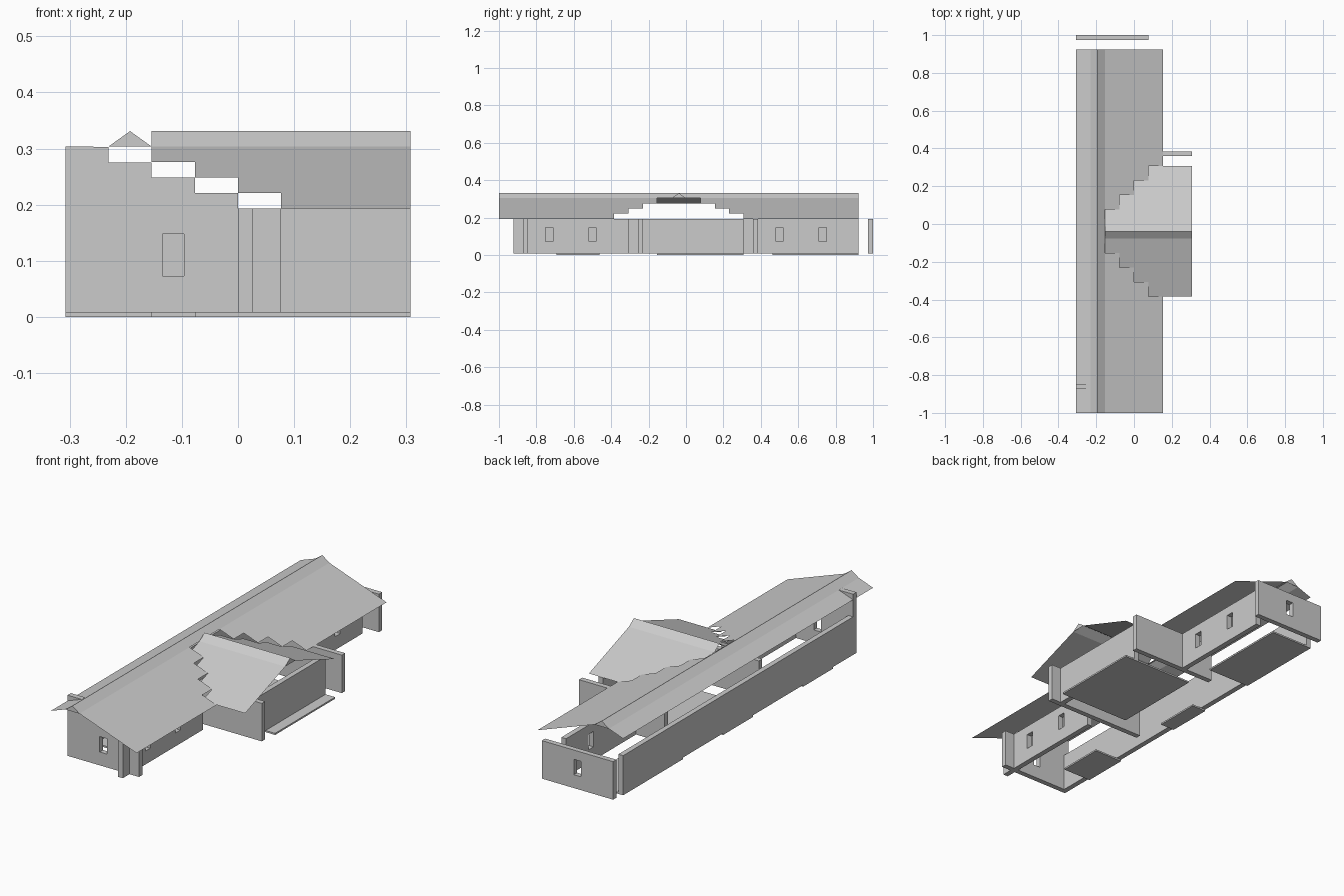
import bpy, bmesh
from mathutils import Vector

if "Cube" in bpy.data.objects:
    bpy.data.objects.remove(bpy.data.objects["Cube"])

U = 1 / 13            # plan module
DZ = 0.0275           # roof rise per module
T = 1 / 3             # wall thickness in modules
FLOOR, WALL, RIDGE = 0.008, 0.193, 0.331
EAVE_TOP = RIDGE - DZ


def finish(bm, name):
    bmesh.ops.remove_doubles(bm, verts=bm.verts, dist=1e-5)
    me = bpy.data.meshes.new(name)
    bm.to_mesh(me)
    bm.free()
    ob = bpy.data.objects.new(name, me)
    bpy.context.collection.objects.link(ob)
    return ob


def box(name, x0, x1, y0, y1, z0, z1):
    """Box with plan sizes in modules and heights in units."""
    bm = bmesh.new()
    bmesh.ops.create_cube(bm, size=1)
    for v in bm.verts:
        v.co = Vector(((x0 + (v.co.x + .5) * (x1 - x0)) * U,
                       (y0 + (v.co.y + .5) * (y1 - y0)) * U,
                       z0 + (v.co.z + .5) * (z1 - z0)))
    return finish(bm, name)


def cut_windows(wall, centres):
    """Cut window openings at plan positions given in modules."""
    for x, y in centres:
        c = box("window_cutter", x - .25, x + .25, y - .25, y + .25, .073, .148)
        m = wall.modifiers.new("window", 'BOOLEAN')
        m.operation, m.solver, m.object = 'DIFFERENCE', 'EXACT', c
        bpy.context.view_layer.objects.active = wall
        bpy.ops.object.modifier_apply(modifier=m.name)
        bpy.data.objects.remove(c)


def quad(bm, *pts):
    """Face with plan positions in modules, turned upward if sloped."""
    f = bm.faces.new([bm.verts.new((x * U, y * U, z)) for x, y, z in pts])
    f.normal_update()
    if f.normal.z < -1e-4:
        f.normal_flip()


# Front wall, stepped up to the left under the roof
bm = bmesh.new()
prof = [(-4, FLOOR), (1, FLOOR), (1, WALL)]
for k in range(4):
    prof += [(-k, WALL + k * DZ), (-k, WALL + (k + 1) * DZ)]
prof += [(-4, EAVE_TOP)]
f = bm.faces.new([bm.verts.new((x * U, (-12 + 2 * T) * U, z)) for x, z in prof])
ext = bmesh.ops.extrude_face_region(bm, geom=[f])
bmesh.ops.translate(bm, vec=(0, T * U, 0),
                    verts=[v for v in ext["geom"] if isinstance(v, bmesh.types.BMVert)])
bmesh.ops.recalc_face_normals(bm, faces=bm.faces)
front = finish(bm, "front_wall")
cut_windows(front, [(-1.5, -11 - T / 2)])

# Long and cross walls
back = box("back_wall", -4, 1, 13 - T, 13, FLOOR, WALL)
cut_windows(back, [(-1.5, 13 - T / 2)])
box("left_wall", -4, -4 + T, -11, 12, FLOOR, WALL)
right_a = box("right_wall_front", 0, T, -12, -4, FLOOR, WALL)
cut_windows(right_a, [(T / 2, -9.5), (T / 2, -6.5)])
right_b = box("right_wall_back", 0, T, 5, 12, FLOOR, WALL)
cut_windows(right_b, [(T / 2, 6.5), (T / 2, 9.5)])
box("wing_front_wall", -3, 4, -3 - T, -3, FLOOR, WALL)
box("wing_back_wall", -2, 4, 5 - T, 5, FLOOR, WALL)
box("wing_side_wall", 3, 3 + T, -3, 4, FLOOR, WALL)

# Floor slabs
box("wing_floor", -1, 4, -2, 4, 0, FLOOR)
box("front_room_floor", -4, -2, -9, -6, 0, FLOOR)
box("back_room_floor", -4, -1, 6, 12, 0, FLOOR)
box("hall_floor", -4, -3, -1, 2, 0, FLOOR)

# Main roof sheets, with a stepped opening under the wing roof
bm = bmesh.new()
Y0, Y1 = -13, 12
for xa, za, xb, zb in [(-4, EAVE_TOP - DZ, -3, EAVE_TOP), (-3, EAVE_TOP, -2.5, RIDGE),
                       (-2.5, RIDGE, -2, EAVE_TOP)]:
    quad(bm, (xa, Y0, za), (xb, Y0, zb), (xb, Y1, zb), (xa, Y1, za))
for j in range(4):
    za, zb = EAVE_TOP - j * DZ, EAVE_TOP - (j + 1) * DZ
    for ya, yb in [(Y0, -2 - j), (1 + j, Y1)]:
        quad(bm, (j - 2, ya, za), (j - 1, ya, zb), (j - 1, yb, zb), (j - 2, yb, za))
for y in (Y0, Y1):
    quad(bm, (-3, y, EAVE_TOP), (-2, y, EAVE_TOP), (-2.5, y, RIDGE))
finish(bm, "main_roof")

# Wing roof, both slopes stepping back along the valleys
bm = bmesh.new()
C = -.5
for s in (-1, 1):
    quad(bm, (-2, C, RIDGE), (4, C, RIDGE), (4, C + s * .5, EAVE_TOP), (-2, C + s * .5, EAVE_TOP))
    for k in range(4):
        za, zb = EAVE_TOP - k * DZ, EAVE_TOP - (k + 1) * DZ
        ya, yb = C + s * (.5 + k), C + s * (1.5 + k)
        quad(bm, (k - 2, ya, za), (4, ya, za), (4, yb, zb), (k - 2, yb, zb))
quad(bm, (4, C - .5, EAVE_TOP), (4, C + .5, EAVE_TOP), (4, C, RIDGE))
finish(bm, "wing_roof")
